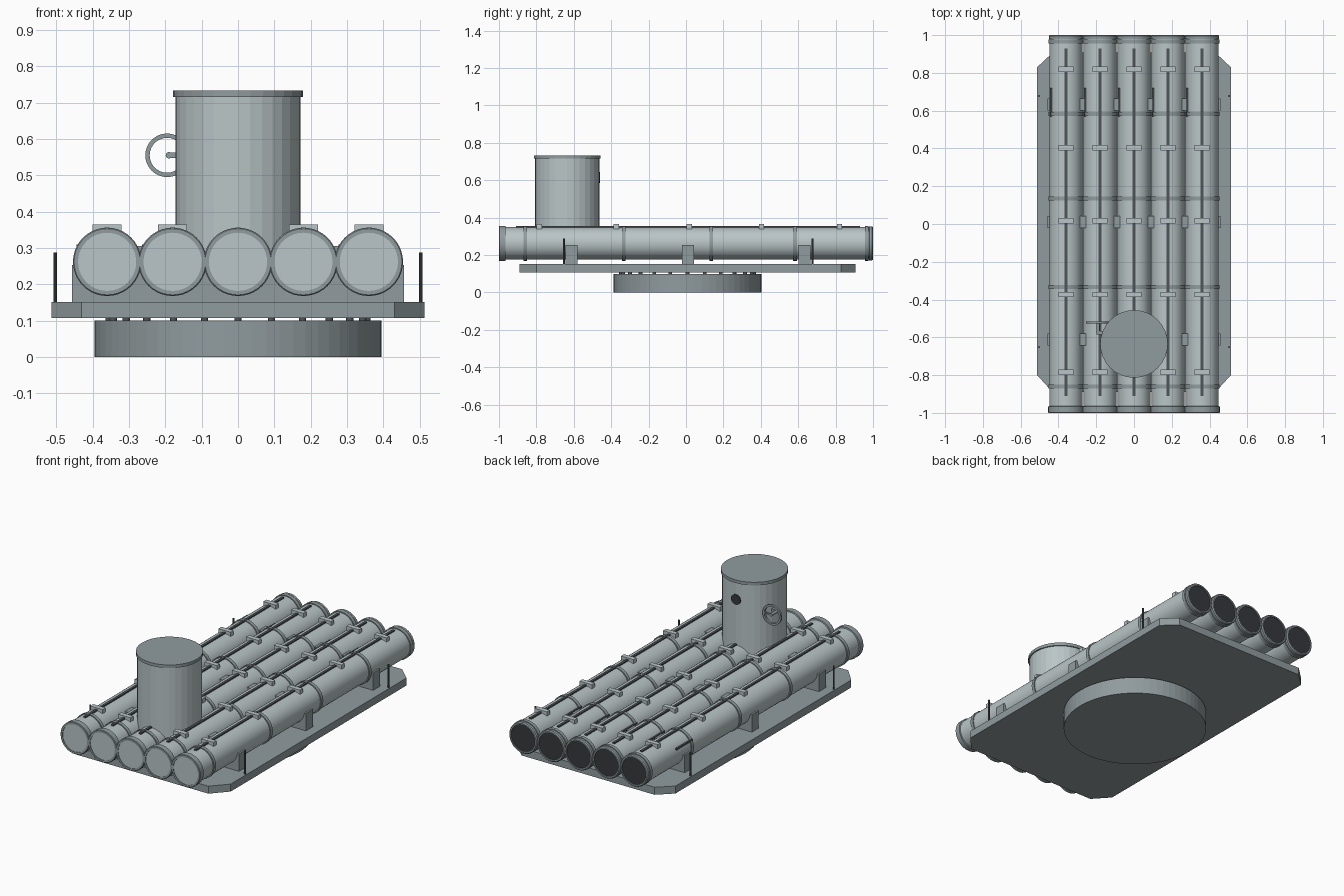
import bpy, bmesh
from math import pi, cos, sin, radians
from mathutils import Matrix

if "Cube" in bpy.data.objects:
    bpy.data.objects.remove(bpy.data.objects["Cube"])

TUBE_X = [-0.36, -0.18, 0.0, 0.18, 0.36]
TUBE_Z = 0.262


def paint(name, *rgb):
    mat = bpy.data.materials.new(name)
    mat.diffuse_color = (*rgb, 1)
    mat.use_nodes = True
    mat.node_tree.nodes["Principled BSDF"].inputs["Base Color"].default_value = mat.diffuse_color
    return mat


LIGHT = paint("light_grey_paint", 0.49, 0.56, 0.57)
MID = paint("mid_grey_paint", 0.28, 0.33, 0.345)
DARK = paint("dark_metal", 0.08, 0.09, 0.1)
BLACK = paint("dark_opening", 0.035, 0.04, 0.045)


def finish(name, bm, mat, smooth=False):
    bmesh.ops.recalc_face_normals(bm, faces=bm.faces)
    me = bpy.data.meshes.new(name)
    bm.to_mesh(me)
    bm.free()
    me.materials.append(mat)
    ob = bpy.data.objects.new(name, me)
    bpy.context.collection.objects.link(ob)
    if smooth:
        bpy.ops.object.select_all(action='DESELECT')
        ob.select_set(True)
        bpy.context.view_layer.objects.active = ob
        bpy.ops.object.shade_smooth_by_angle(angle=radians(35))
    return ob


def add_box(bm, x0, x1, y0, y1, z0, z1):
    m = Matrix.Translation(((x0 + x1) / 2, (y0 + y1) / 2, (z0 + z1) / 2))
    m = m @ Matrix.Diagonal((x1 - x0, y1 - y0, z1 - z0, 1))
    bmesh.ops.create_cube(bm, size=1, matrix=m)


def add_lathe(bm, profile, matrix, sides):
    """Revolve (radius, height) points about local z; radius 0 closes an end."""
    rings = []
    for r, h in profile:
        if r == 0:
            rings.append([bm.verts.new(matrix @ Matrix.Translation((0, 0, h)).translation)] * sides)
        else:
            rings.append([bm.verts.new((matrix @ Matrix.Translation(
                (r * cos(2 * pi * i / sides), r * sin(2 * pi * i / sides), h))).translation)
                for i in range(sides)])
    for a, b in zip(rings, rings[1:]):
        for i in range(sides):
            j = (i + 1) % sides
            bm.faces.new(dict.fromkeys((a[i], a[j], b[j], b[i])))


def lathe(name, profile, matrix, mat, sides=32, smooth=True):
    bm = bmesh.new()
    add_lathe(bm, profile, matrix, sides)
    return finish(name, bm, mat, smooth)


def disc(r, h0, h1):
    return [(0, h0), (r, h0), (r, h1), (0, h1)]


def along_y(x, y, z):
    return Matrix.Translation((x, y, z)) @ Matrix.Rotation(-pi / 2, 4, 'X')


# Round pedestal and the ring of rollers on it
lathe("pedestal", disc(0.395, 0, 0.1), Matrix.Translation((0, 0.008, 0)), MID, 64, False)
bm = bmesh.new()
for i in range(24):
    a = 2 * pi * i / 24
    add_lathe(bm, disc(0.01, 0.095, 0.11),
              Matrix.Translation((0.355 * cos(a), 0.008 + 0.355 * sin(a), 0)), 12)
finish("rollers", bm, DARK, True)

# Deck plate with clipped corners
bm = bmesh.new()
outline = [(0.431, -0.89), (0.513, -0.8), (0.513, 0.83), (0.431, 0.907)]
outline += [(-x, y) for x, y in reversed(outline)]
face = bm.faces.new([bm.verts.new((x, y, 0.107)) for x, y in outline])
ext = bmesh.ops.extrude_face_region(bm, geom=[face], use_keep_orig=True)
bmesh.ops.translate(bm, vec=(0, 0, 0.044),
                    verts=[v for v in ext['geom'] if isinstance(v, bmesh.types.BMVert)])
finish("deck_plate", bm, MID)

R = 0.087
for n, x in enumerate(TUBE_X, 1):
    axis = along_y(x, 0, TUBE_Z)
    # Tube barrel, breech door and muzzle opening
    lathe(f"launch_tube_{n}", disc(R, -0.99, 0.985), axis, LIGHT, 40)
    lathe(f"breech_door_{n}", disc(0.08, -0.997, -0.98), axis, LIGHT, 40)
    lathe(f"muzzle_opening_{n}", disc(0.079, 0.98, 0.994), axis, BLACK, 40)
    # End flanges and clamping bands
    bm = bmesh.new()
    add_lathe(bm, [(0.08, -0.98), (0.08, -1.0), (0.091, -1.0), (0.094, -0.997),
                   (0.094, -0.966), (0.086, -0.964)], axis, 40)
    add_lathe(bm, [(0.086, 0.978), (0.091, 0.98), (0.091, 0.994), (0.086, 1.0),
                   (0.078, 1.0), (0.078, 0.985)], axis, 40)
    for y in (-0.86, -0.333, 0.135, 0.583, 0.966):
        add_lathe(bm, [(0.086, y - 0.01), (0.0925, y - 0.01), (0.0925, y + 0.01),
                       (0.086, y + 0.01)], axis, 40)
    finish(f"tube_bands_{n}", bm, MID, True)
    # Top guide rail and side rail
    bm = bmesh.new()
    add_box(bm, x - 0.007, x + 0.007, -0.91, 0.93, 0.335, 0.356)
    add_box(bm, x - 0.084, x - 0.074, 0.57, 0.72, 0.298, 0.309)
    finish(f"guide_rails_{n}", bm, DARK)
    # Clamps across the top rail
    bm = bmesh.new()
    for y in (-0.785, -0.373, 0.017, 0.403, 0.82):
        add_box(bm, x - 0.04, x + 0.04, y - 0.014, y + 0.014, 0.34, 0.365)
    finish(f"tube_clamps_{n}", bm, LIGHT)

# Cradles holding the tubes
for n, y in enumerate((-0.612, 0.01, 0.633), 1):
    bm = bmesh.new()
    add_box(bm, -0.457, 0.457, y - 0.032, y + 0.032, 0.15, 0.253)
    for x in (-0.27, -0.09, 0.09, 0.27):
        add_box(bm, x - 0.027, x + 0.027, y - 0.032, y + 0.032, 0.25, 0.305)
    finish(f"cradle_{n}", bm, MID)

# Thin upright rods at the deck edges
bm = bmesh.new()
for x in (-0.503, 0.503):
    for y in (-0.652, 0.677):
        add_lathe(bm, disc(0.005, 0.148, 0.288), Matrix.Translation((x, y, 0)), 10)
finish("edge_rods", bm, DARK, True)

# Control cab with overhanging lid
cab = Matrix.Translation((0, -0.635, 0))
lathe("control_cab", disc(0.172, 0.25, 0.72), cab, LIGHT, 32, False)
lathe("cab_lid", disc(0.179, 0.715, 0.733), cab, MID, 32, False)

# Round sight port on the back of the cab
lathe("sight_port", disc(0.03, 0, 0.02), along_y(0, -0.48, 0.615), BLACK, 24)

# Handwheel with axle and bracket
bm = bmesh.new()
add_lathe(bm, [(0.048, -0.006), (0.06, -0.006), (0.06, 0.006), (0.048, 0.006), (0.048, -0.006)],
          along_y(-0.195, -0.522, 0.555), 32)
bmesh.ops.remove_doubles(bm, verts=bm.verts, dist=1e-5)
finish("handwheel_rim", bm, MID, True)
bm = bmesh.new()
add_lathe(bm, disc(0.009, -0.585, -0.516), along_y(-0.19, 0, 0.555), 12)
add_box(bm, -0.19, -0.15, -0.585, -0.567, 0.547, 0.563)
add_box(bm, -0.19, -0.142, -0.526, -0.518, 0.551, 0.559)
finish("handwheel_axle", bm, MID, True)
